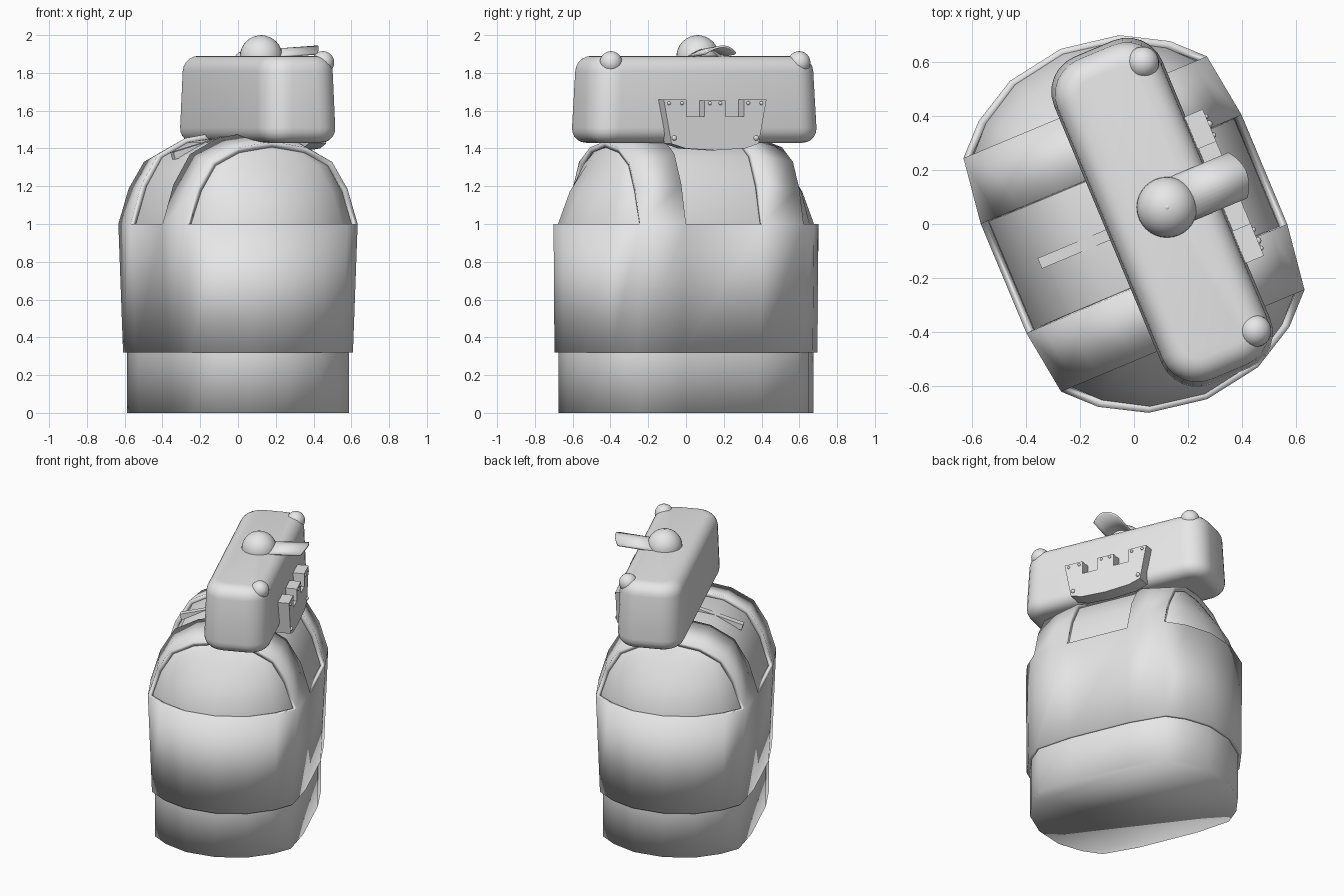
import bpy, bmesh, math
from mathutils import Matrix, Vector

if "Cube" in bpy.data.objects:
    bpy.data.objects.remove(bpy.data.objects["Cube"], do_unlink=True)

TURN = math.radians(22.7)   # whole figure is turned about z

grey = bpy.data.materials.new("plain grey")
grey.use_nodes = True
grey.diffuse_color = (0.8, 0.8, 0.8, 1)
grey.node_tree.nodes["Principled BSDF"].inputs["Base Color"].default_value = (0.8, 0.8, 0.8, 1)


def finish(name, bm, angle=40, thickness=0):
    bmesh.ops.recalc_face_normals(bm, faces=bm.faces)
    mesh = bpy.data.meshes.new(name)
    bm.to_mesh(mesh)
    bm.free()
    mesh.materials.append(grey)
    obj = bpy.data.objects.new(name, mesh)
    bpy.context.collection.objects.link(obj)
    obj.rotation_euler.z = TURN
    if thickness:
        mod = obj.modifiers.new("thickness", "SOLIDIFY")
        mod.thickness = thickness
        mod.offset = -1
    bpy.ops.object.select_all(action="DESELECT")
    obj.select_set(True)
    bpy.context.view_layer.objects.active = obj
    bpy.ops.object.shade_smooth_by_angle(angle=math.radians(angle))
    return obj


def ball(name, centre, radius, segs=24):
    bm = bmesh.new()
    bmesh.ops.create_uvsphere(bm, u_segments=segs, v_segments=segs // 2, radius=radius,
                              matrix=Matrix.Translation(centre))
    return finish(name, bm, 60)


def box(bm, centre, size, tilt=0):
    return bmesh.ops.create_cube(bm, size=1, matrix=Matrix.Translation(centre)
                                 @ Matrix.Rotation(tilt, 4, "Y")
                                 @ Matrix.Diagonal((*size, 1)))


# Body outline: flat front and back, bulging ends
EDGE = 0.47
quarter = [(0.525, 0.22), (0.49, EDGE), (0.385, 0.575), (0.22, 0.668)]
half = quarter + [(0, 0.705)] + [(-x, y) for x, y in reversed(quarter)]
outline = half + [(-x, -y) for x, y in half]

# Shoulder levels: height, width factor, end bulge factor
DOME = [(1.21, 0.88, 0.7), (1.37, 0.7, 0.28), (1.455, 0.4, 0.08), (1.49, 0, 0)]


def torso(walls, sx, sy, drop):
    """Rings of the outline, closing over the shoulders on a middle ridge."""
    bm = bmesh.new()
    rings = []
    for z, f, g in [(z, f, 1) for z, f in walls] + DOME:
        ring = []
        for x, y in outline:
            ay = abs(y)
            if ay > EDGE:
                ay = EDGE + (ay - EDGE) * g
            h = z
            if z > 1:
                h = 1 + (z - 1) * (0.89 if abs(y) >= EDGE else 1) - drop * (1 - f * 0.6)
            ring.append(bm.verts.new((x * f * sx, math.copysign(ay, y) * sy, h)))
        rings.append(ring)
    n = len(outline)
    for low, high in zip(rings, rings[1:]):
        for i in range(n):
            j = (i + 1) % n
            bm.faces.new((low[i], low[j], high[j], high[i]))
    return bm, rings


# Inner body, shaded smoothly round its base
bm, rings = torso([(0, 0.97), (0.32, 0.97), (1, 1)], 0.94, 0.97, 0.03)
bm.faces.new(rings[0])
bmesh.ops.remove_doubles(bm, verts=bm.verts, dist=0.001)
finish("body", bm, 100)

# Overalls: wall up to the chest, then two straps over the shoulders
bm, rings = torso([(0.32, 0.945), (1, 1)], 1, 1, 0)
bare = []
for face in bm.faces:
    if face.calc_center_median().z > 1:
        ys = [abs(v.co.y) for v in face.verts]
        if not (min(ys) < 0.3 and max(ys) > 0.4):
            bare.append(face)
bmesh.ops.delete(bm, geom=bare, context="FACES")
bmesh.ops.remove_doubles(bm, verts=bm.verts, dist=0.001)
finish("overalls", bm, 50, 0.03)

# Small bar lying on the back of the shoulders
bm = bmesh.new()
box(bm, (-0.22, 0, 1.405), (0.32, 0.042, 0.04), math.radians(-16))
finish("back_bar", bm, 30)

# Head: box tapered to the top, rounded uprights first, then rims
bm = bmesh.new()
box(bm, (0.113, 0, 1.66), (0.44, 1.325, 0.46))
for v in bm.verts:
    if v.co.z > 1.66:
        v.co.x = 0.113 + (v.co.x - 0.113) * 0.94
        v.co.y *= 0.965
uprights = [e for e in bm.edges if abs(e.verts[0].co.z - e.verts[1].co.z) > 0.1]
bmesh.ops.bevel(bm, geom=uprights, offset=0.14, segments=6, profile=0.5, affect="EDGES")
rims = [e for e in bm.edges if abs(e.verts[0].co.z - e.verts[1].co.z) < 0.01]
bmesh.ops.bevel(bm, geom=rims, offset=0.08, segments=5, profile=0.5, affect="EDGES")
finish("head", bm, 60)

# Eyes
for side, name in ((1, "left_eye"), (-1, "right_eye")):
    ball(name, (0.262, 0.54 * side, 1.855), 0.06)

# Cap with button and curved brim
ball("cap", (0.137, 0.01, 1.886), 0.113, 32)
ball("cap_button", (0.137, 0.01, 1.985), 0.016, 12)
bm = bmesh.new()
rows = []
for i in range(13):
    u = (i / 6 - 1) * 0.092
    drop = 4.5 * u * u
    rows.append([bm.verts.new((x, 0.018 + u, z - drop))
                 for x, z in ((0.13, 1.922), (0.46 - 4 * u * u, 1.945))])
for a, b in zip(rows, rows[1:]):
    bm.faces.new((a[0], a[1], b[1], b[0]))
finish("cap_brim", bm, 50, 0.012)

# Jaw plate with three teeth
right = [(0, 1.39), (0.17, 1.4), (0.25, 1.425), (0.295, 1.66), (0.165, 1.66),
         (0.165, 1.57), (0.06, 1.57), (0.06, 1.655)]
profile = right + [(-y, z) for y, z in reversed(right) if y]
bm = bmesh.new()
plate = bm.faces.new([bm.verts.new((0.3, y, z)) for y, z in profile])
out = bmesh.ops.extrude_face_region(bm, geom=[plate])["geom"]
bmesh.ops.translate(bm, vec=Vector((0.1, 0, 0)),
                    verts=[g for g in out if isinstance(g, bmesh.types.BMVert)])
finish("jaw", bm, 30)

# Rivets on the jaw
bm = bmesh.new()
spots = [(y, 1.64, 0.01) for y in (0.03, 0.19, 0.265)] + [(0.235, 1.455, 0.014)]
for y, z, r in spots:
    for s in (1, -1):
        bmesh.ops.create_uvsphere(bm, u_segments=10, v_segments=6, radius=r,
                                  matrix=Matrix.Translation((0.4, y * s, z)))
finish("jaw_rivets", bm, 60)
